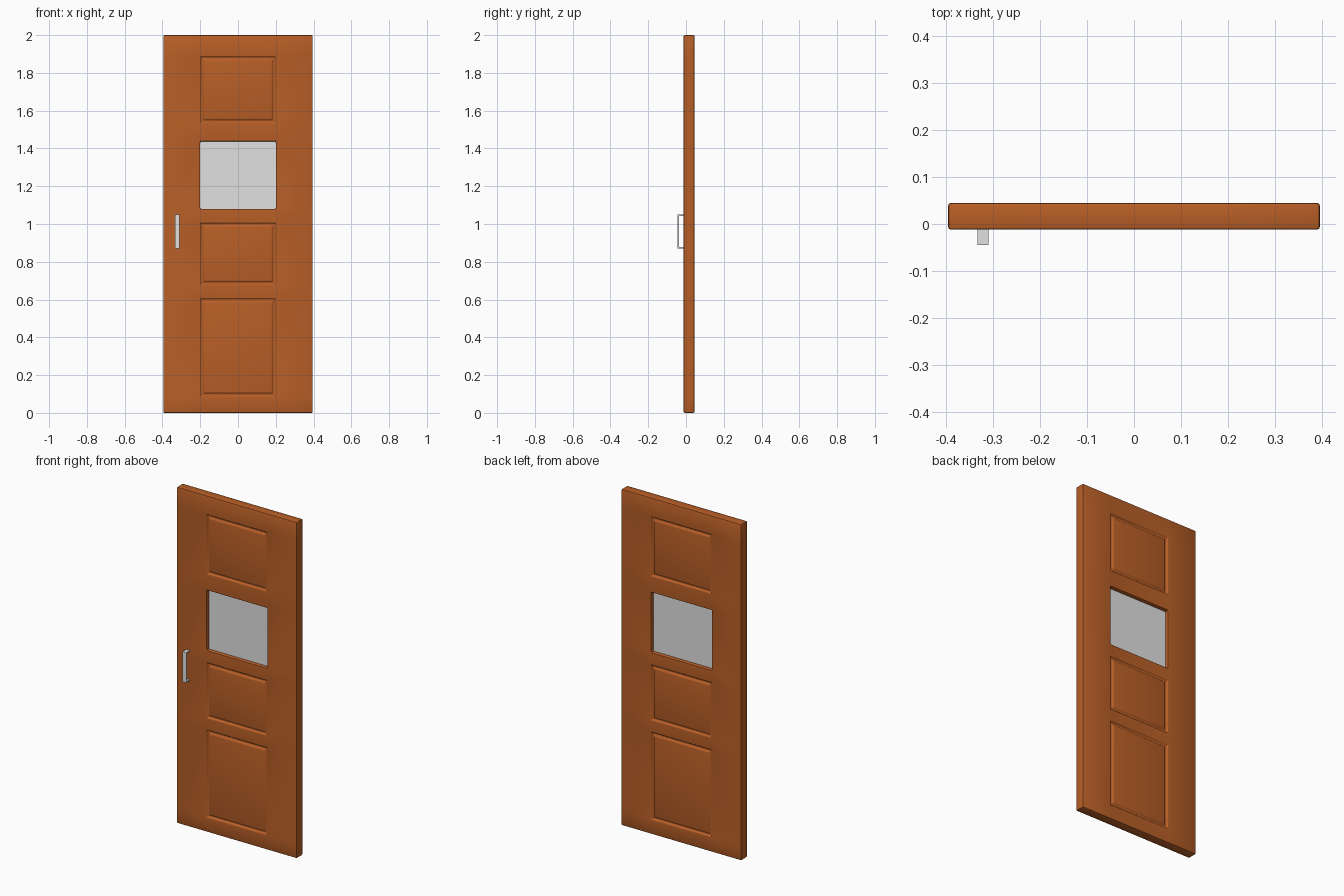
import bpy, bmesh, math

if "Cube" in bpy.data.objects:
    bpy.data.objects.remove(bpy.data.objects["Cube"])

def material(name, rgb):
    m = bpy.data.materials.new(name)
    m.diffuse_color = (*rgb, 1)
    m.use_nodes = True
    m.node_tree.nodes["Principled BSDF"].inputs["Base Color"].default_value = m.diffuse_color
    return m

wood = material("brown wood", (0.48, 0.114, 0.02))
grey = material("light grey", (0.75, 0.75, 0.75))

def finish(bm, name, mat):
    bmesh.ops.recalc_face_normals(bm, faces=bm.faces)
    me = bpy.data.meshes.new(name)
    bm.to_mesh(me)
    bm.free()
    me.materials.append(mat)
    ob = bpy.data.objects.new(name, me)
    bpy.context.collection.objects.link(ob)
    bpy.ops.object.select_all(action='DESELECT')
    ob.select_set(True)
    bpy.context.view_layer.objects.active = ob
    bpy.ops.object.shade_smooth_by_angle(angle=math.radians(30))
    return ob

def sharp_edges(bm, test=lambda c: True):
    return [e for e in bm.edges if e.is_manifold
            and e.calc_face_angle() > math.radians(25)
            and test((e.verts[0].co + e.verts[1].co) / 2)]

def bevel(bm, edges, width):
    bmesh.ops.bevel(bm, geom=edges, offset=width, segments=2, profile=0.5,
                    affect='EDGES', clamp_overlap=True)

# Door slab: grid of stiles and rails on both sides, with a window hole
FRONT, BACK = -0.012, 0.045
xs = [-0.395, -0.2, 0.2, 0.395]
zs = [0, 0.087, 0.607, 0.678, 1.007, 1.08, 1.437, 1.535, 1.888, 2.0]
WINDOW, PANELS = 5, (1, 3, 7)
nx, nz = len(xs), len(zs)

bm = bmesh.new()
grid = [[[bm.verts.new((x, y, z)) for z in zs] for x in xs] for y in (FRONT, BACK)]
for g in grid:
    for i in range(nx - 1):
        for j in range(nz - 1):
            if (i, j) != (1, WINDOW):
                bm.faces.new((g[i][j], g[i+1][j], g[i+1][j+1], g[i][j+1]))

def walls(loop):
    for (a, b), (c, d) in zip(loop, loop[1:] + loop[:1]):
        bm.faces.new((grid[0][a][b], grid[0][c][d], grid[1][c][d], grid[1][a][b]))

walls([(i, 0) for i in range(nx - 1)] + [(nx - 1, j) for j in range(nz - 1)]
      + [(i, nz - 1) for i in range(nx - 1, 0, -1)] + [(0, j) for j in range(nz - 1, 0, -1)])
walls([(1, WINDOW), (2, WINDOW), (2, WINDOW + 1), (1, WINDOW + 1)])
bmesh.ops.recalc_face_normals(bm, faces=bm.faces)
bevel(bm, sharp_edges(bm), 0.006)

# Moulded panels: groove down, flat floor, raised field
bm.normal_update()
def in_panel(c):
    return abs(c.x) < 0.21 and any(zs[j] - 0.01 < c.z < zs[j+1] + 0.01 for j in PANELS)

fields = [f for f in bm.faces if abs(f.normal.y) > 0.9
          and abs(f.calc_center_median().x) < 0.05 and in_panel(f.calc_center_median())]
for thickness, depth in ((0.005, -0.010), (0.008, 0), (0.008, 0.009)):
    bmesh.ops.inset_individual(bm, faces=fields, thickness=thickness, depth=depth,
                               use_even_offset=True)
bm.normal_update()
bevel(bm, sharp_edges(bm, in_panel), 0.003)
finish(bm, "door_slab", wood)

def box(bm, x0, x1, y0, y1, z0, z1):
    vs = bmesh.ops.create_cube(bm, size=1)["verts"]
    for v in vs:
        v.co.x = x1 if v.co.x > 0 else x0
        v.co.y = y1 if v.co.y > 0 else y0
        v.co.z = z1 if v.co.z > 0 else z0

# Window pane, seated in the hole
bm = bmesh.new()
box(bm, -0.2, 0.2, 0.011, 0.022, zs[WINDOW], zs[WINDOW + 1])
finish(bm, "window_pane", grey)

# Pull handle: flat strip bent into a bracket
bm = bmesh.new()
outline = [(-0.010, 0.87), (-0.045, 0.87), (-0.045, 1.05), (-0.010, 1.05),
           (-0.010, 1.043), (-0.038, 1.043), (-0.038, 0.877), (-0.010, 0.877)]
face = bm.faces.new([bm.verts.new((-0.333, y, z)) for y, z in outline])
ext = bmesh.ops.extrude_face_region(bm, geom=[face])
bmesh.ops.translate(bm, vec=(0.024, 0, 0),
                    verts=[v for v in ext["geom"] if isinstance(v, bmesh.types.BMVert)])
finish(bm, "pull_handle", grey)
